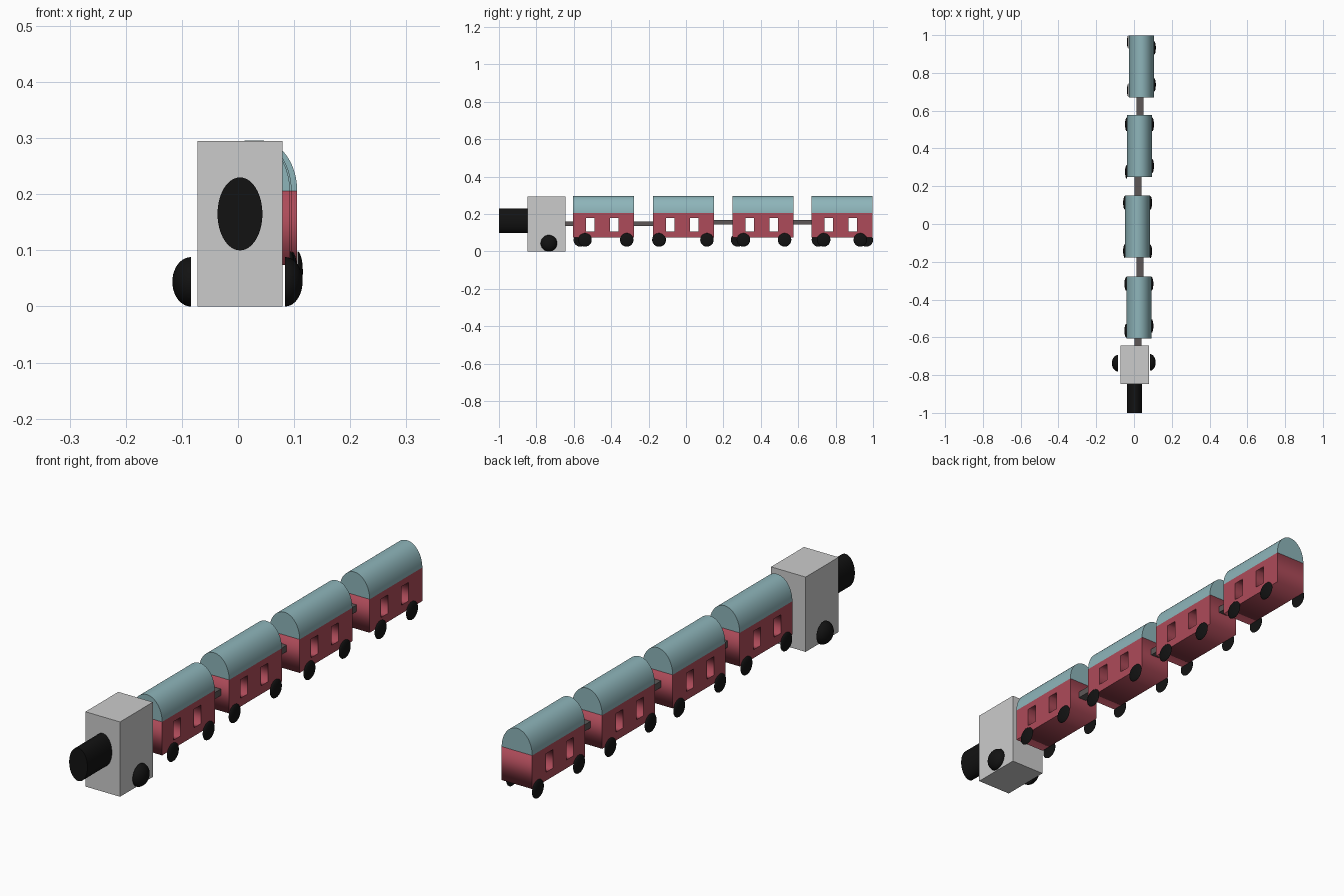
import bpy, bmesh, math
from mathutils import Matrix, Vector

if "Cube" in bpy.data.objects:
    bpy.data.objects.remove(bpy.data.objects["Cube"])


def material(name, rgb):
    m = bpy.data.materials.new(name)
    m.diffuse_color = (*rgb, 1)
    m.use_nodes = True
    m.node_tree.nodes["Principled BSDF"].inputs["Base Color"].default_value = m.diffuse_color
    return m


RED = material("red_paint", (0.42, 0.07, 0.10))
TEAL = material("teal_paint", (0.27, 0.46, 0.49))
BLACK = material("black_rubber", (0.006, 0.006, 0.006))
DARK = material("dark_metal", (0.11, 0.095, 0.095))


def finish(name, mesh, mat=None, smooth=False):
    ob = bpy.data.objects.new(name, mesh)
    bpy.context.collection.objects.link(ob)
    if mat:
        mesh.materials.append(mat)
    if smooth:
        bpy.ops.object.select_all(action='DESELECT')
        ob.select_set(True)
        bpy.context.view_layer.objects.active = ob
        bpy.ops.object.shade_smooth_by_angle(angle=math.radians(35))
    return ob


def from_bmesh(name, bm, mat=None, smooth=False):
    bmesh.ops.recalc_face_normals(bm, faces=bm.faces)
    mesh = bpy.data.meshes.new(name)
    bm.to_mesh(mesh)
    bm.free()
    return finish(name, mesh, mat, smooth)


def box(name, lo, hi, mat=None):
    lo, hi = Vector(lo), Vector(hi)
    bm = bmesh.new()
    bmesh.ops.create_cube(bm, size=1, matrix=Matrix.LocRotScale((lo + hi) / 2, None, hi - lo))
    return from_bmesh(name, bm, mat)


def prism(name, profile, y0, y1, mat, smooth=True):
    """Extrude an (x, z) outline along y."""
    bm = bmesh.new()
    face = bm.faces.new([bm.verts.new((x, y0, z)) for x, z in profile])
    ext = bmesh.ops.extrude_face_region(bm, geom=[face])
    verts = [g for g in ext["geom"] if isinstance(g, bmesh.types.BMVert)]
    bmesh.ops.translate(bm, verts=verts, vec=(0, y1 - y0, 0))
    return from_bmesh(name, bm, mat, smooth)


def arc(cx, cz, rx, rz, sweep, n):
    return [(cx + rx * math.cos(sweep * i / n), cz + rz * math.sin(sweep * i / n))
            for i in range(n + 1)]


def wheel(name, side, x, y, z, r, depth):
    """Flat-backed dome; the flat face looks inward."""
    bm = bmesh.new()
    bmesh.ops.create_uvsphere(bm, u_segments=40, v_segments=20, radius=1)
    bmesh.ops.bisect_plane(bm, geom=bm.verts[:] + bm.edges[:] + bm.faces[:], dist=1e-5,
                           plane_co=(0, 0, 0), plane_no=(0, 0, 1), clear_inner=True)
    bmesh.ops.holes_fill(bm, edges=[e for e in bm.edges if e.is_boundary], sides=0)
    mat = (Matrix.Translation((x, y, z)) @ Matrix.Rotation(side * math.pi / 2, 4, 'Y')
           @ Matrix.Diagonal((r, r, depth, 1)))
    bm.transform(mat)
    return from_bmesh(name, bm, BLACK, True)


def carriage_body(name, cx, y0):
    """Side outline with window holes, extruded across the width."""
    cu = bpy.data.curves.new(name + "_outline", 'CURVE')
    cu.dimensions, cu.fill_mode, cu.extrude = '2D', 'BOTH', HALF
    for a, b, lo, hi in ((0, LENGTH, 0.074, EAVES), (0.07, 0.115, 0.107, 0.18),
                         (0.198, 0.243, 0.107, 0.18)):
        sp = cu.splines.new('POLY')
        sp.points.add(3)
        sp.use_cyclic_u = True
        for p, (u, v) in zip(sp.points, ((a, lo), (b, lo), (b, hi), (a, hi))):
            p.co = (y0 + u, v, 0, 1)
    tmp = bpy.data.objects.new(name + "_outline", cu)
    mesh = bpy.data.meshes.new_from_object(tmp)
    bpy.data.objects.remove(tmp)
    mesh.materials.clear()
    # local x -> y, y -> z, z -> x
    mesh.transform(Matrix(((0, 0, 1, cx), (1, 0, 0, 0), (0, 1, 0, 0), (0, 0, 0, 1))))
    bm = bmesh.new()
    bm.from_mesh(mesh)
    bmesh.ops.remove_doubles(bm, verts=bm.verts, dist=1e-5)
    return from_bmesh(name, bm, RED)


# Locomotive
box("engine_block", (-0.072, -0.848, 0), (0.079, -0.643, 0.295))
prism("boiler", arc(0.0035, 0.165, 0.04, 0.065, 2 * math.pi, 64)[:-1], -1.0, -0.846, BLACK)
wheel("engine_wheel_left", -1, -0.084, -0.737, 0.044, 0.044, 0.033)
wheel("engine_wheel_right", 1, 0.084, -0.733, 0.044, 0.044, 0.031)

# Carriages: centre x, start y, left wheel ys, right wheel ys
HALF, LENGTH, EAVES = 0.0665, 0.328, 0.206
CARS = [
    (0.026, -0.605, (-0.565, -0.317), (-0.54, -0.317)),
    (0.019, -0.177, (-0.143, 0.112), (-0.145, 0.112)),
    (0.029, 0.248, (0.276, 0.527), (0.307, 0.527)),
    (0.039, 0.670, (0.708, 0.964), (0.736, 0.932)),
]
for i, (cx, y0, left, right) in enumerate(CARS, 1):
    carriage_body(f"carriage_body_{i}", cx, y0)
    prism(f"carriage_roof_{i}", arc(cx, EAVES, HALF, 0.09, math.pi, 32), y0, y0 + LENGTH, TEAL)
    for side, label, ys in ((-1, "left", left), (1, "right", right)):
        for y, end in zip(ys, ("front", "rear")):
            wheel(f"carriage_wheel_{i}_{end}_{label}", side, cx + side * (HALF + 0.0005),
                  y, 0.062, 0.036, 0.0095)

# Couplings: start y, end y, centre x, centre z
for i, (a, b, x, z) in enumerate([(-0.644, -0.604, 0.021, 0.148), (-0.278, -0.176, 0.031, 0.148),
                                  (0.150, 0.249, 0.021, 0.156), (0.575, 0.671, 0.031, 0.156)], 1):
    box(f"coupling_{i}", (x - 0.018, a, z - 0.013), (x + 0.018, b, z + 0.013), DARK)
